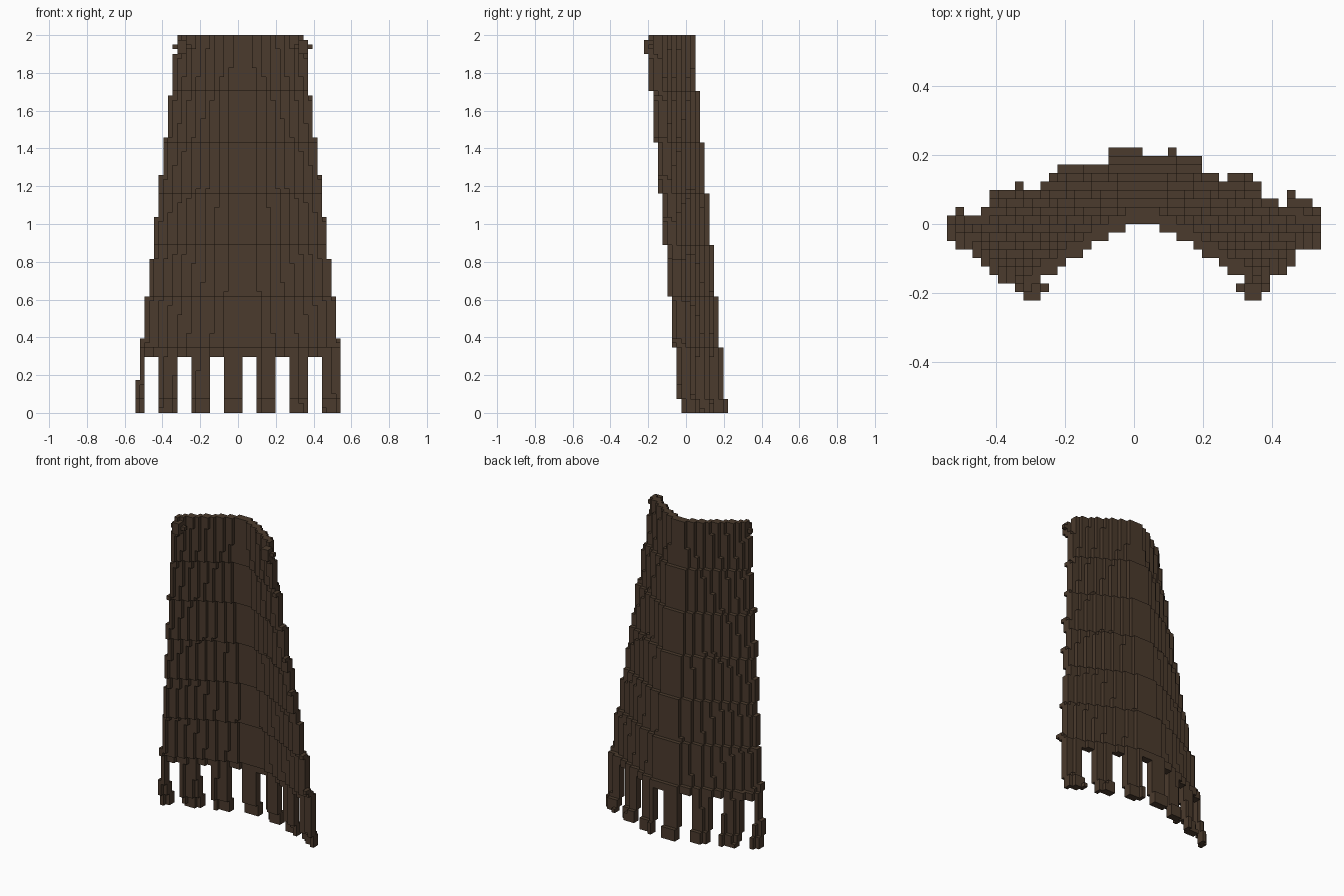
import bpy
import bmesh
import math
from mathutils import Vector

if "Cube" in bpy.data.objects:
    bpy.data.objects.remove(bpy.data.objects["Cube"])

LAYERS = 81             # cape height in cubes
S = 2.0 / LAYERS        # cube size
FOOT_TOP = 12           # layers of the fringe

brown = bpy.data.materials.new("dark brown cloth")
brown.diffuse_color = (0.070, 0.043, 0.026, 1.0)
brown.use_nodes = True
brown.node_tree.nodes["Principled BSDF"].inputs["Base Color"].default_value = brown.diffuse_color

# outward direction and the corner loop of each cube side
SIDES = [
    ((-1, 0, 0), [(0, 0, 0), (0, 0, 1), (0, 1, 1), (0, 1, 0)]),
    ((1, 0, 0), [(1, 0, 0), (1, 1, 0), (1, 1, 1), (1, 0, 1)]),
    ((0, -1, 0), [(0, 0, 0), (1, 0, 0), (1, 0, 1), (0, 0, 1)]),
    ((0, 1, 0), [(0, 1, 0), (0, 1, 1), (1, 1, 1), (1, 1, 0)]),
    ((0, 0, -1), [(0, 0, 0), (0, 1, 0), (1, 1, 0), (1, 0, 0)]),
    ((0, 0, 1), [(0, 0, 1), (1, 0, 1), (1, 1, 1), (0, 1, 1)]),
]


def cube_object(name, cells):
    """Make a mesh from the exposed sides of a set of grid cells."""
    bm = bmesh.new()
    verts = {}
    for cell in sorted(cells):
        for step, loop in SIDES:
            if tuple(a + b for a, b in zip(cell, step)) in cells:
                continue
            corners = []
            for c in loop:
                key = tuple(a + b for a, b in zip(cell, c))
                if key not in verts:
                    verts[key] = bm.verts.new(Vector(key) * S)
                corners.append(verts[key])
            bm.faces.new(corners)
    # merge the flat areas into larger faces
    bmesh.ops.dissolve_limit(bm, angle_limit=math.radians(1),
                             verts=bm.verts[:], edges=bm.edges[:])
    mesh = bpy.data.meshes.new(name)
    bm.to_mesh(mesh)
    bm.free()
    mesh.materials.append(brown)
    obj = bpy.data.objects.new(name, mesh)
    bpy.context.collection.objects.link(obj)


def box(x0, x1, y0, y1, z0, z1):
    return {(x, y, z) for x in range(x0, x1)
            for y in range(y0, y1) for z in range(z0, z1)}


# curved cloth that widens and leans back towards the ground
cloth, fringe = set(), set()
for k in range(LAYERS):
    half = 22.3 - 9.25 * k / (LAYERS - 1)
    lean = max(0, math.ceil((69 - k) / 11))
    n = round(half)
    for i in range(-n, n + 1):
        drop = min(8, math.floor(8.05 * (abs(i - 0.5) / half) ** 1.22))
        cells = {(i, lean - drop, k), (i, lean - drop + 1, k)}
        if k >= FOOT_TOP:
            cloth |= cells
        elif (i + 3) % 7 < 4:       # strips of the fringe
            fringe |= cells

cube_object("cape_cloth", cloth | fringe)

# small shoulder clasps on the two upper corners
for side, x in (("left", -13), ("right", 13)):
    clasp = box(x, x + 2, -9, -7, 77, 80) | box(x - 1, x + 3, -8, -7, 78, 79)
    cube_object(side + "_clasp", clasp - cloth)
